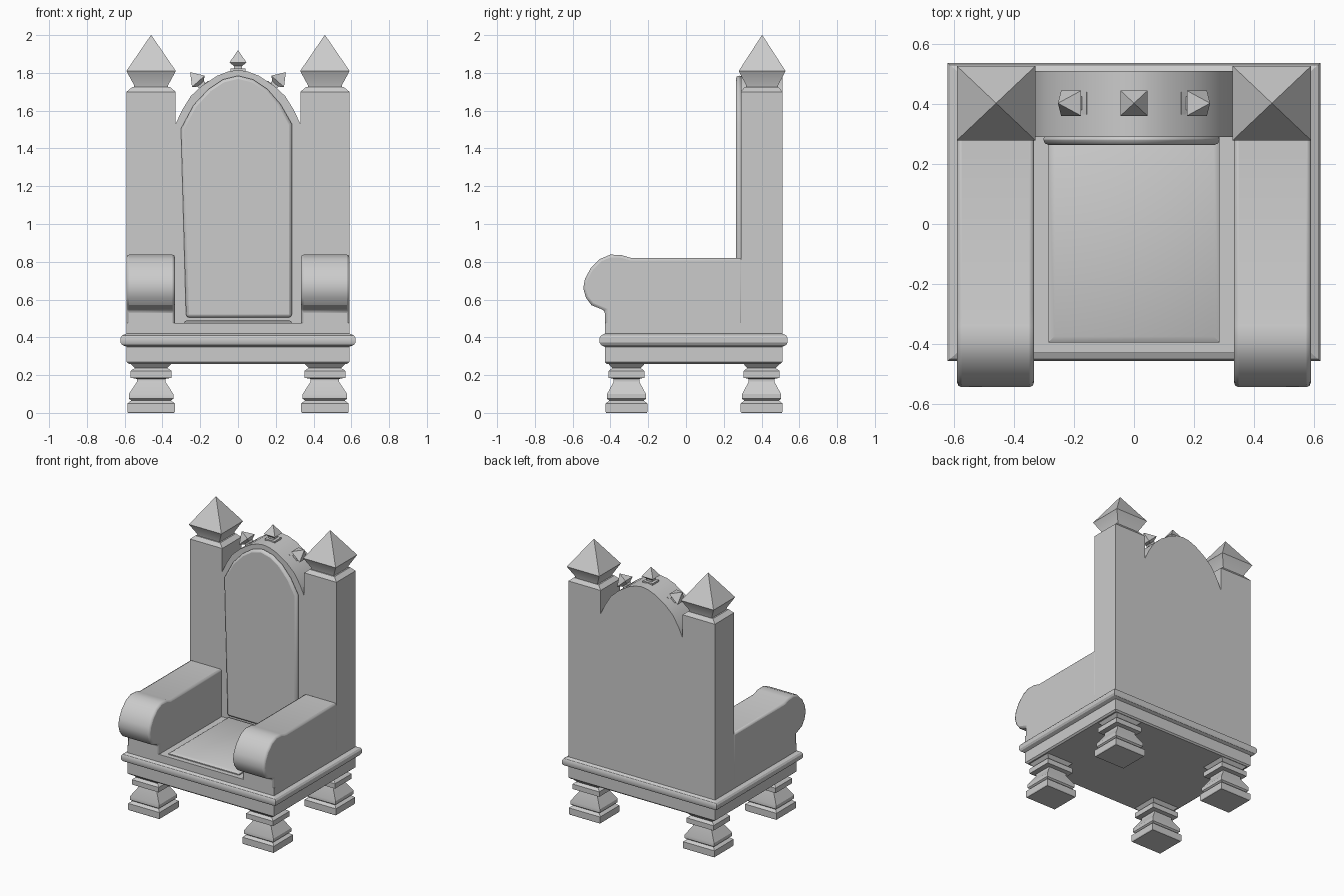
import bpy, bmesh, math
from mathutils import Matrix

if "Cube" in bpy.data.objects:
    bpy.data.objects.remove(bpy.data.objects["Cube"])


def finish(name, bm, bevel=0.0, segs=2):
    bmesh.ops.recalc_face_normals(bm, faces=bm.faces)
    me = bpy.data.meshes.new(name)
    bm.to_mesh(me)
    bm.free()
    ob = bpy.data.objects.new(name, me)
    bpy.context.collection.objects.link(ob)
    if bevel:
        m = ob.modifiers.new("bevel", 'BEVEL')
        m.width = bevel
        m.segments = segs
        m.limit_method = 'ANGLE'
        m.angle_limit = math.radians(50)
    return ob


def stack(name, sections, loc=(0, 0, 0), tilt=0.0, bevel=0.0):
    """Rectangular turned shape: sections are (z, half x, half y)."""
    bm = bmesh.new()
    rings = [[bm.verts.new((sx * hx, sy * hy, z))
              for sx, sy in ((-1, -1), (1, -1), (1, 1), (-1, 1))]
             for z, hx, hy in sections]
    for a, b in zip(rings, rings[1:]):
        for i in range(4):
            j = (i + 1) % 4
            bm.faces.new((a[i], a[j], b[j], b[i]))
    bm.faces.new(rings[0][::-1])
    bm.faces.new(rings[-1])
    bm.transform(Matrix.Translation(loc) @ Matrix.Rotation(tilt, 4, 'Y'))
    return finish(name, bm, bevel)


def prism(name, pts, axis, a, b, bevel=0.0):
    """Extrude a profile along x (profile y,z) or y (profile x,z)."""
    bm = bmesh.new()
    put = (lambda p, t: (t, p[0], p[1])) if axis == 'x' else (lambda p, t: (p[0], t, p[1]))
    lo = [bm.verts.new(put(p, a)) for p in pts]
    hi = [bm.verts.new(put(p, b)) for p in pts]
    bm.faces.new(lo)
    bm.faces.new(hi)
    for i in range(len(pts)):
        j = (i + 1) % len(pts)
        bm.faces.new((lo[i], lo[j], hi[j], hi[i]))
    return finish(name, bm, bevel)


# Seat base with its moulding
BX, BY, CY = 0.59, 0.47, 0.04
base = [(z, BX + d, BY + d * 0.85) for z, d in
        ((0.26, -0.012), (0.27, 0), (0.35, 0), (0.36, 0.024), (0.372, 0.032),
         (0.398, 0.032), (0.41, 0.024), (0.42, 0), (0.475, 0))]
stack("seat_base", base, (0, CY, 0))

# Seat cushion
stack("seat_cushion", [(0.47, 0.285, 0.345), (0.482, 0.285, 0.345), (0.493, 0.265, 0.325)],
      (0, -0.05, 0))

# Arched backboard
half = [(0.335, 1.52), (0.295, 1.605), (0.25, 1.677), (0.19, 1.733), (0.11, 1.785), (0.05, 1.808)]
arch = [(0.335, 0.45)] + half + [(0, 1.815)] + [(-x, z) for x, z in half[::-1]] + [(-0.335, 0.45)]
prism("backboard", arch, 'y', 0.29, 0.51)

# Raised arched back panel, slightly skewed on one side
panel = [(-0.275, 0.505), (0.285, 0.505), (0.285, 1.53), (0.225, 1.635), (0.155, 1.715),
         (0.08, 1.765), (0, 1.785), (-0.08, 1.765), (-0.155, 1.715), (-0.235, 1.63), (-0.302, 1.505)]
prism("back_panel", panel, 'y', 0.264, 0.30, 0.016)

# Arm profile with rounded scroll front
arm = [(0.30, 0.46), (0.30, 0.82), (-0.29, 0.82), (-0.34, 0.835), (-0.40, 0.838), (-0.455, 0.815),
       (-0.505, 0.765), (-0.535, 0.71), (-0.544, 0.66), (-0.53, 0.61), (-0.50, 0.57),
       (-0.43, 0.542), (-0.43, 0.46)]

# Repeated parts: foot and finial profiles
foot = [(0.0, 0.122, 0.107), (0.006, 0.126, 0.111), (0.05, 0.126, 0.111), (0.058, 0.115, 0.1),
        (0.066, 0.105, 0.092), (0.075, 0.118, 0.103), (0.1, 0.118, 0.103), (0.165, 0.075, 0.068),
        (0.18, 0.075, 0.068), (0.186, 0.108, 0.095), (0.222, 0.108, 0.095), (0.23, 0.098, 0.086),
        (0.237, 0.085, 0.075), (0.262, 0.11, 0.098)]
finial = [(1.69, 0.09, 0.085), (1.735, 0.09, 0.085), (1.81, 0.131, 0.124), (2.0, 0.001, 0.001)]
post = [(0.45, 0.13, 0.11), (1.70, 0.13, 0.11), (1.725, 0.10, 0.09)]
knob = [(-0.02, 0.04, 0.038), (0.025, 0.04, 0.038), (0.027, 0.022, 0.022), (0.04, 0.022, 0.022),
        (0.058, 0.045, 0.042), (0.122, 0.001, 0.001)]

for side, s in (("left", -1), ("right", 1)):
    stack(f"back_post_{side}", post, (s * 0.46, 0.40, 0))
    stack(f"post_finial_{side}", finial, (s * 0.46, 0.403, 0))
    stack(f"front_foot_{side}", foot, (s * 0.46, -0.315, 0))
    stack(f"back_foot_{side}", foot, (s * 0.46, 0.40, 0))
    prism(f"arm_{side}", arm, 'x', s * 0.334, s * 0.59, 0.014)
    stack(f"arch_knob_{side}", knob, (s * 0.171, 0.403, 1.712), s * math.radians(42))
stack("arch_knob_top", knob, (0, 0.403, 1.797))

# Smooth the rounded parts, keeping hard edges
for ob in bpy.context.collection.objects:
    ob.select_set(True)
    bpy.context.view_layer.objects.active = ob
bpy.ops.object.shade_smooth_by_angle(angle=math.radians(30))
